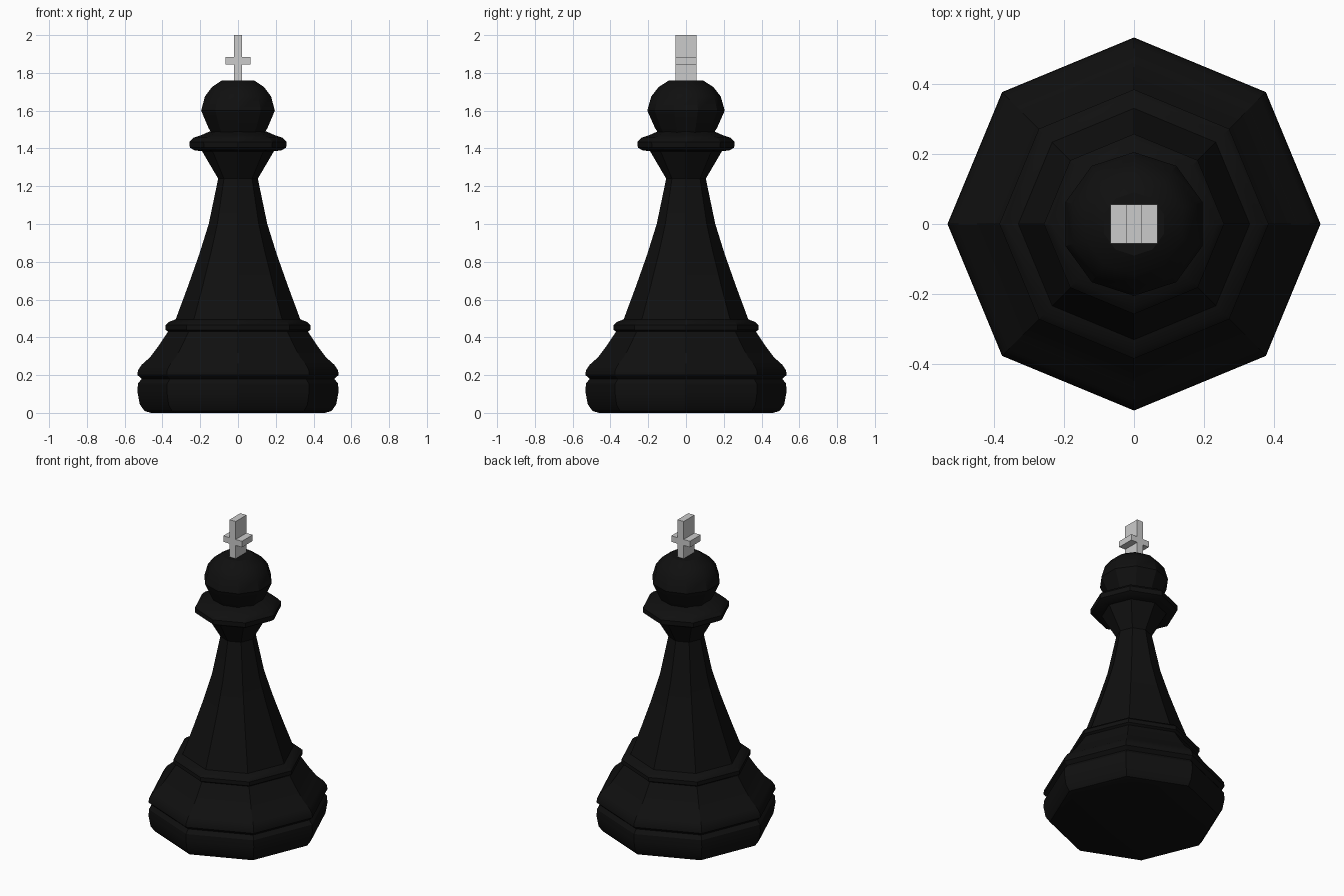
import bpy, math

if "Cube" in bpy.data.objects:
    bpy.data.objects.remove(bpy.data.objects["Cube"])

black = bpy.data.materials.new("black")
black.diffuse_color = (0.005, 0.005, 0.005, 1)
black.use_nodes = True
black.node_tree.nodes["Principled BSDF"].inputs["Base Color"].default_value = black.diffuse_color


def make_object(name, verts, faces, material=None):
    mesh = bpy.data.meshes.new(name)
    mesh.from_pydata(verts, [], faces)
    if material:
        mesh.materials.append(material)
    obj = bpy.data.objects.new(name, mesh)
    bpy.context.collection.objects.link(obj)
    return obj


def lathe(name, profile, sides, start=0.0):
    """Sweep (radius, height) points around z, closing both ends with flat caps."""
    verts = []
    for r, z in profile:
        for i in range(sides):
            a = start + math.tau * i / sides
            verts.append((r * math.cos(a), r * math.sin(a), z))
    faces = [tuple(reversed(range(sides)))]
    for k in range(len(profile) - 1):
        for i in range(sides):
            j = (i + 1) % sides
            faces.append((k * sides + i, k * sides + j,
                          (k + 1) * sides + j, (k + 1) * sides + i))
    top = (len(profile) - 1) * sides
    faces.append(tuple(range(top, top + sides)))
    obj = make_object(name, verts, faces, black)
    bpy.context.view_layer.objects.active = obj
    obj.select_set(True)
    bpy.ops.object.shade_smooth_by_angle(angle=math.radians(30))
    obj.select_set(False)
    return obj


# Octagonal foot, stem and collar
lathe("body", [
    (0.46, 0.0), (0.495, 0.01), (0.52, 0.045), (0.532, 0.11), (0.53, 0.155),
    (0.51, 0.18), (0.532, 0.20), (0.53, 0.225), (0.51, 0.255), (0.465, 0.295),
    (0.42, 0.355), (0.37, 0.43), (0.384, 0.44), (0.384, 0.465), (0.365, 0.482),
    (0.33, 0.495), (0.265, 0.67), (0.205, 0.84), (0.155, 1.0), (0.105, 1.24),
    (0.19, 1.385), (0.23, 1.39), (0.255, 1.405), (0.257, 1.435), (0.235, 1.457),
    (0.195, 1.47), (0.15, 1.49)], 8)

# Ten-sided ball with a flattened top
lathe("head", [
    (0.14, 1.47), (0.165, 1.51), (0.205, 1.60), (0.184, 1.675),
    (0.145, 1.725), (0.09, 1.76)], 10, math.radians(18))

# Cross on top, one outline extruded along y
w, arm, z0, z1, z2, z3, d = 0.022, 0.067, 1.75, 1.845, 1.884, 2.0, 0.055
right = [(w, z0), (w, z1), (arm, z1), (arm, z2), (w, z2), (w, z3)]
outline = right + [(-x, z) for x, z in reversed(right)]
n = len(outline)
verts = [(x, y, z) for y in (-d, d) for x, z in outline]
faces = [tuple(range(n)), tuple(reversed(range(n, 2 * n)))]
faces += [(i, i + n, (i + 1) % n + n, (i + 1) % n) for i in range(n)]
make_object("top_cross", verts, faces)
